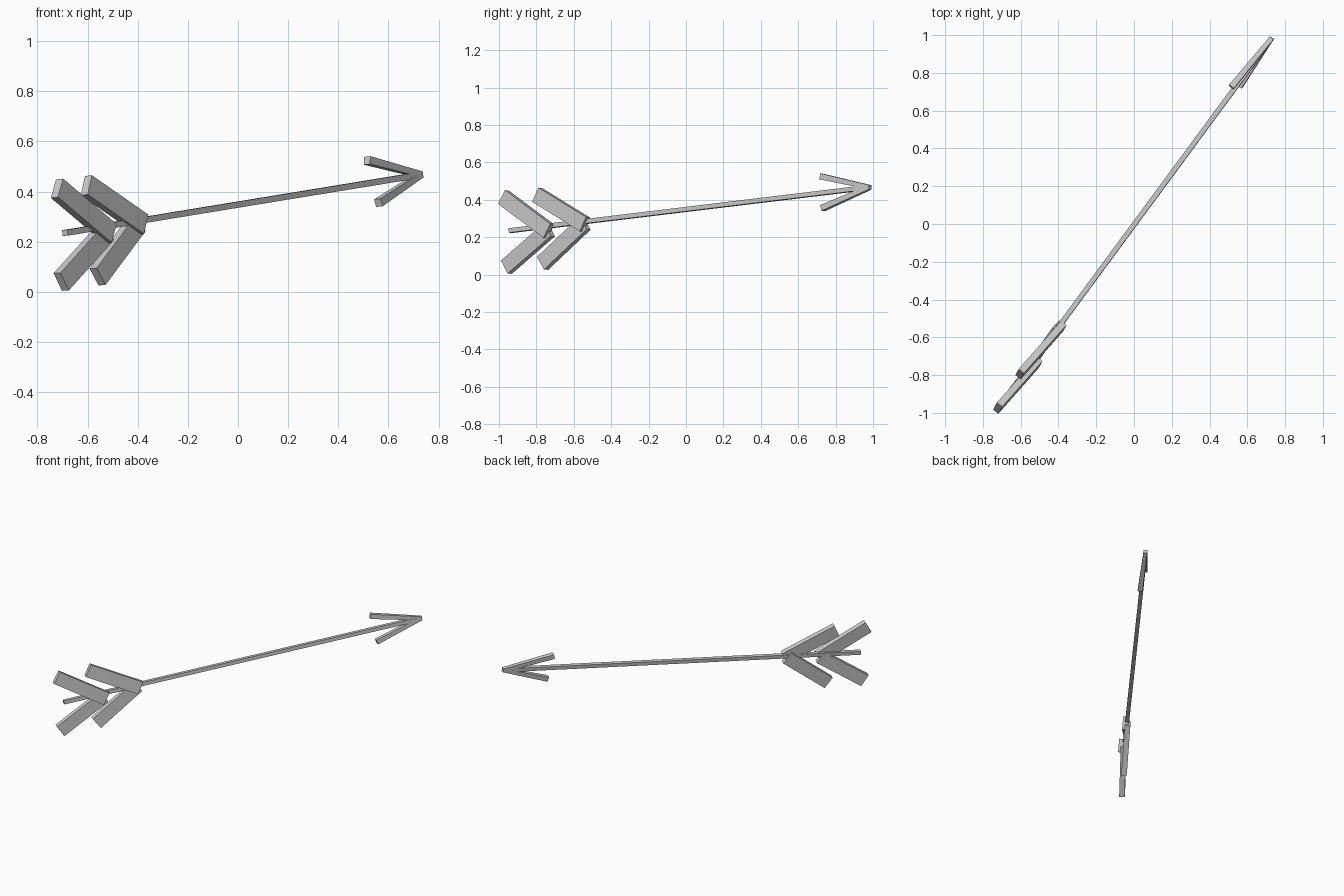
import bpy
from mathutils import Vector, Matrix

if "Cube" in bpy.data.objects:
    bpy.data.objects.remove(bpy.data.objects["Cube"])

TAIL, TIP = Vector((-0.69, -0.94, 0.235)), Vector((0.728, 0.983, 0.467))
AXIS = (TIP - TAIL).normalized()
# normal of the slightly leaning plane that holds all the blades
SIDE = AXIS.cross(Vector((-0.1, 0, 1))).normalized()


def bar(name, a, b, width, thick, taper=1.0):
    """Box from a to b, lying in the arrow's plane, scaled by taper at b."""
    a, b = Vector(a), Vector(b)
    d = (b - a).normalized()
    up = SIDE.cross(d).normalized()
    side = d.cross(up)
    verts = []
    for p, s in ((a, 1.0), (b, taper)):
        for u, v in ((-1, -1), (1, -1), (1, 1), (-1, 1)):
            verts.append(p + up * u * width * s / 2 + side * v * thick * s / 2)
    faces = [(3, 2, 1, 0), (4, 5, 6, 7)]
    faces += [(i, (i + 1) % 4, (i + 1) % 4 + 4, i + 4) for i in range(4)]
    mesh = bpy.data.meshes.new(name)
    mesh.from_pydata(verts, [], faces)
    mesh.update()
    obj = bpy.data.objects.new(name, mesh)
    bpy.context.collection.objects.link(obj)
    return obj


# shaft
bar("shaft", TAIL, TIP, 0.024, 0.026)

# arrowhead barbs
bar("head_barb_upper", (0.515, 0.725, 0.524), TIP, 0.032, 0.032, 0.75)
bar("head_barb_lower", (0.56, 0.73, 0.355), TIP, 0.032, 0.032, 0.75)

# fletching: two chevrons of broad flat feathers
feathers = {
    "front_feather_upper": ((-0.605, -0.795, 0.425), (-0.380, -0.540, 0.268)),
    "front_feather_lower": ((-0.560, -0.767, 0.060), (-0.400, -0.540, 0.275)),
    "rear_feather_upper": ((-0.722, -0.975, 0.413), (-0.508, -0.733, 0.232)),
    "rear_feather_lower": ((-0.705, -0.960, 0.040), (-0.525, -0.730, 0.240)),
}
for name, (a, b) in feathers.items():
    bar(name, a, b, 0.085, 0.036)
